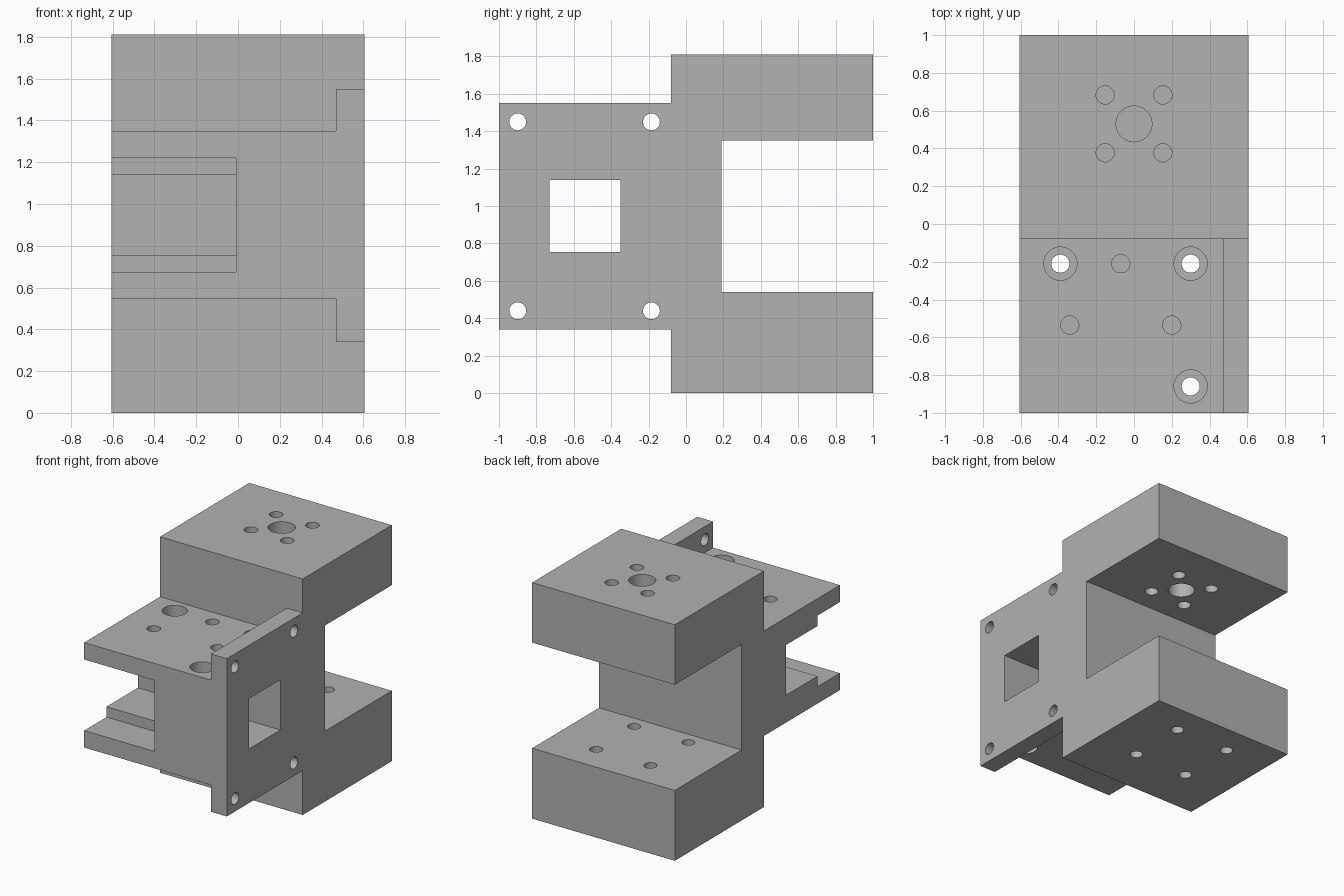
import bpy, bmesh
from mathutils import Matrix, Vector

default = bpy.data.objects.get("Cube")
if default:
    bpy.data.objects.remove(default, do_unlink=True)

grey = bpy.data.materials.new("machined grey")
grey.use_nodes = True
colour = (0.445, 0.445, 0.445, 1)
grey.diffuse_color = colour
grey.node_tree.nodes["Principled BSDF"].inputs["Base Color"].default_value = colour

W = 0.605          # half width
H = 1.81           # height
STEP = -0.08       # front of the tall rear block
OUT = 1.2          # beyond every side, for open cuts


def make(name, bm):
    bmesh.ops.recalc_face_normals(bm, faces=bm.faces)
    mesh = bpy.data.meshes.new(name)
    bm.to_mesh(mesh)
    bm.free()
    mesh.materials.append(grey)
    obj = bpy.data.objects.new(name, mesh)
    bpy.context.collection.objects.link(obj)
    return obj


def extrude_x(name, profile, x0, x1):
    bm = bmesh.new()
    face = bm.faces.new([bm.verts.new((x0, y, z)) for y, z in profile])
    new = bmesh.ops.extrude_face_region(bm, geom=[face])["geom"]
    for v in new:
        if isinstance(v, bmesh.types.BMVert):
            v.co.x = x1
    return make(name, bm)


def box(x0, x1, y0, y1, z0, z1):
    return extrude_x("cutter", [(y0, z0), (y1, z0), (y1, z1), (y0, z1)], x0, x1)


def drill(start, end, radius):
    a, b = Vector(start), Vector(end)
    turn = (b - a).to_track_quat("Z", "Y").to_matrix().to_4x4()
    bm = bmesh.new()
    bmesh.ops.create_cone(bm, cap_ends=True, segments=40, radius1=radius,
                          radius2=radius, depth=(b - a).length,
                          matrix=Matrix.Translation((a + b) / 2) @ turn)
    return make("cutter", bm)


# Bracket body: side outline with the rear jaw opening
body = extrude_x("bracket_body", [
    (-1, 0.34), (STEP, 0.34), (STEP, 0), (1, 0), (1, 0.54), (0.19, 0.54),
    (0.19, 1.35), (1, 1.35), (1, H), (STEP, H), (STEP, 1.55), (-1, 1.55)], -W, W)

cutters = [
    # Leave only the side plate above and below the front block
    box(-OUT, 0.47, -OUT, STEP, 1.35, 1.7),
    box(-OUT, 0.47, -OUT, STEP, 0.2, 0.545),
    # Square window through the width and wider slot at the front
    box(-OUT, OUT, -0.73, -0.35, 0.755, 1.14),
    box(-OUT, -0.01, -OUT, -0.73, 0.675, 1.22),
    box(-OUT, -0.01, -0.8, -0.7, 0.755, 1.14),
    # Central bore of the upper jaw
    drill((0, 0.53, 1.2), (0, 0.53, 2), 0.095),
]

# Bolt circles of the two jaws
for sx in (-1, 1):
    for sy in (-1, 1):
        x, y = 0.153 * sx, 0.53 + 0.153 * sy
        cutters.append(drill((x, y, 1.2), (x, y, 2), 0.048))
        x, y = 0.23 * sx, 0.53 + 0.23 * sy
        cutters.append(drill((x, y, -0.1), (x, y, 0.7), 0.046))

# Counterbored through holes of the front block
for x, y in ((-0.39, -0.21), (0.3, -0.21), (0.3, -0.86)):
    cutters.append(drill((x, y, 0.3), (x, y, 1.6), 0.048))
    cutters.append(drill((x, y, 1.2), (x, y, 1.5), 0.088))
    cutters.append(drill((x, y, 0.4), (x, y, 0.7), 0.088))

# Blind holes of the front block
for x, y in ((-0.07, -0.21), (-0.34, -0.535), (0.2, -0.535)):
    cutters.append(drill((x, y, 1.17), (x, y, 1.5), 0.048))

# Mounting holes of the side plate
for y in (-0.9, -0.185):
    for z in (0.44, 1.45):
        cutters.append(drill((0.4, y, z), (0.8, y, z), 0.045))

# Apply every cut, then drop the cutters
for cutter in cutters:
    mod = body.modifiers.new("cut", "BOOLEAN")
    mod.operation = "DIFFERENCE"
    mod.solver = "EXACT"
    mod.object = cutter
bpy.context.view_layer.update()
graph = bpy.context.evaluated_depsgraph_get()
body_mesh = bpy.data.meshes.new_from_object(body.evaluated_get(graph))
body.modifiers.clear()
body.data = body_mesh
for cutter in cutters:
    bpy.data.objects.remove(cutter, do_unlink=True)

bpy.ops.object.select_all(action="DESELECT")
body.select_set(True)
bpy.context.view_layer.objects.active = body
bpy.ops.object.shade_smooth_by_angle(angle=0.5)
